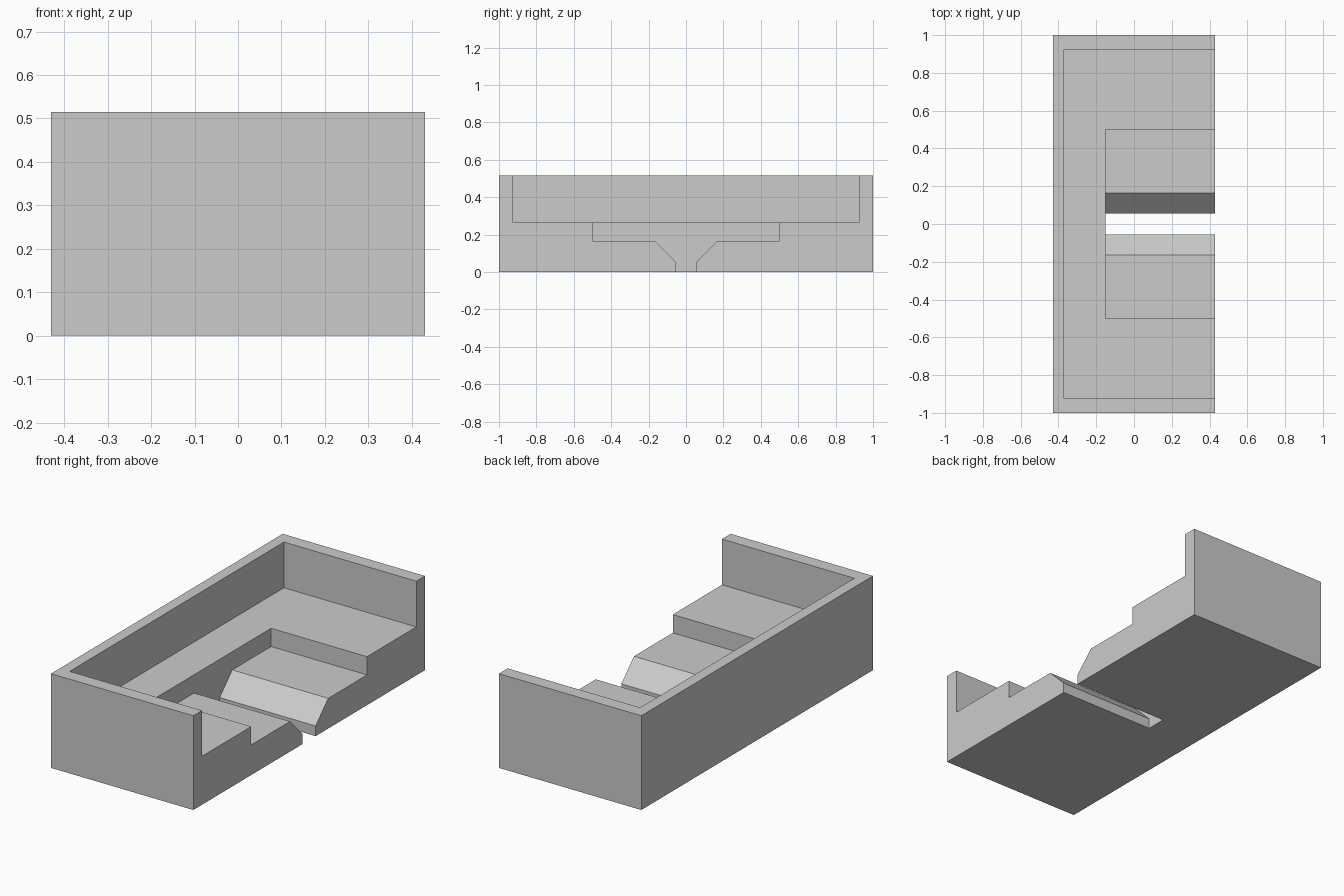
import bpy
import bmesh
from mathutils import Vector

if "Cube" in bpy.data.objects:
    bpy.data.objects.remove(bpy.data.objects["Cube"])

HALF_X, HALF_Y, HEIGHT = 0.43, 1.0, 0.515
OVER = 0.2  # cutter overshoot

# Single grey material
grey = bpy.data.materials.new("plain grey")
grey.use_nodes = True
colour = (0.6, 0.6, 0.6, 1)
grey.diffuse_color = colour
grey.node_tree.nodes["Principled BSDF"].inputs["Base Color"].default_value = colour


def prism(name, half_profile, x0, x1):
    """Mirror a (y, z) half profile across y = 0 and extrude it along x."""
    outline = half_profile + [(-y, z) for y, z in reversed(half_profile)]
    bm = bmesh.new()
    face = bm.faces.new([bm.verts.new((x0, y, z)) for y, z in outline])
    ext = bmesh.ops.extrude_face_region(bm, geom=[face])
    moved = [v for v in ext["geom"] if isinstance(v, bmesh.types.BMVert)]
    bmesh.ops.translate(bm, verts=moved, vec=Vector((x1 - x0, 0, 0)))
    bmesh.ops.recalc_face_normals(bm, faces=bm.faces)
    mesh = bpy.data.meshes.new(name)
    bm.to_mesh(mesh)
    bm.free()
    mesh.materials.append(grey)
    obj = bpy.data.objects.new(name, mesh)
    bpy.context.collection.objects.link(obj)
    return obj


# Solid block
block = prism("stepped_tray", [(HALF_Y, 0), (HALF_Y, HEIGHT)], -HALF_X, HALF_X)

# Wide upper recess, open on the left side
top = HEIGHT + OVER
upper = prism("upper_recess_cutter", [(0.925, 0.265), (0.925, top)],
              -0.37, HALF_X + OVER)

# Lower recess with sloped funnel leading into the floor slot
lower = prism("funnel_cutter",
              [(0.056, -OVER), (0.056, 0.056), (0.165, 0.165),
               (0.5, 0.165), (0.5, 0.4)],
              -0.15, HALF_X + OVER)

# Carve the recesses, then discard the cutters
for cutter in (upper, lower):
    mod = block.modifiers.new(cutter.name, "BOOLEAN")
    mod.operation = "DIFFERENCE"
    mod.solver = "EXACT"
    mod.object = cutter

bpy.context.view_layer.update()
graph = bpy.context.evaluated_depsgraph_get()
carved = bpy.data.meshes.new_from_object(block.evaluated_get(graph))
block.modifiers.clear()
block.data = carved
carved.name = "stepped_tray"
for cutter in (upper, lower):
    bpy.data.objects.remove(cutter)
